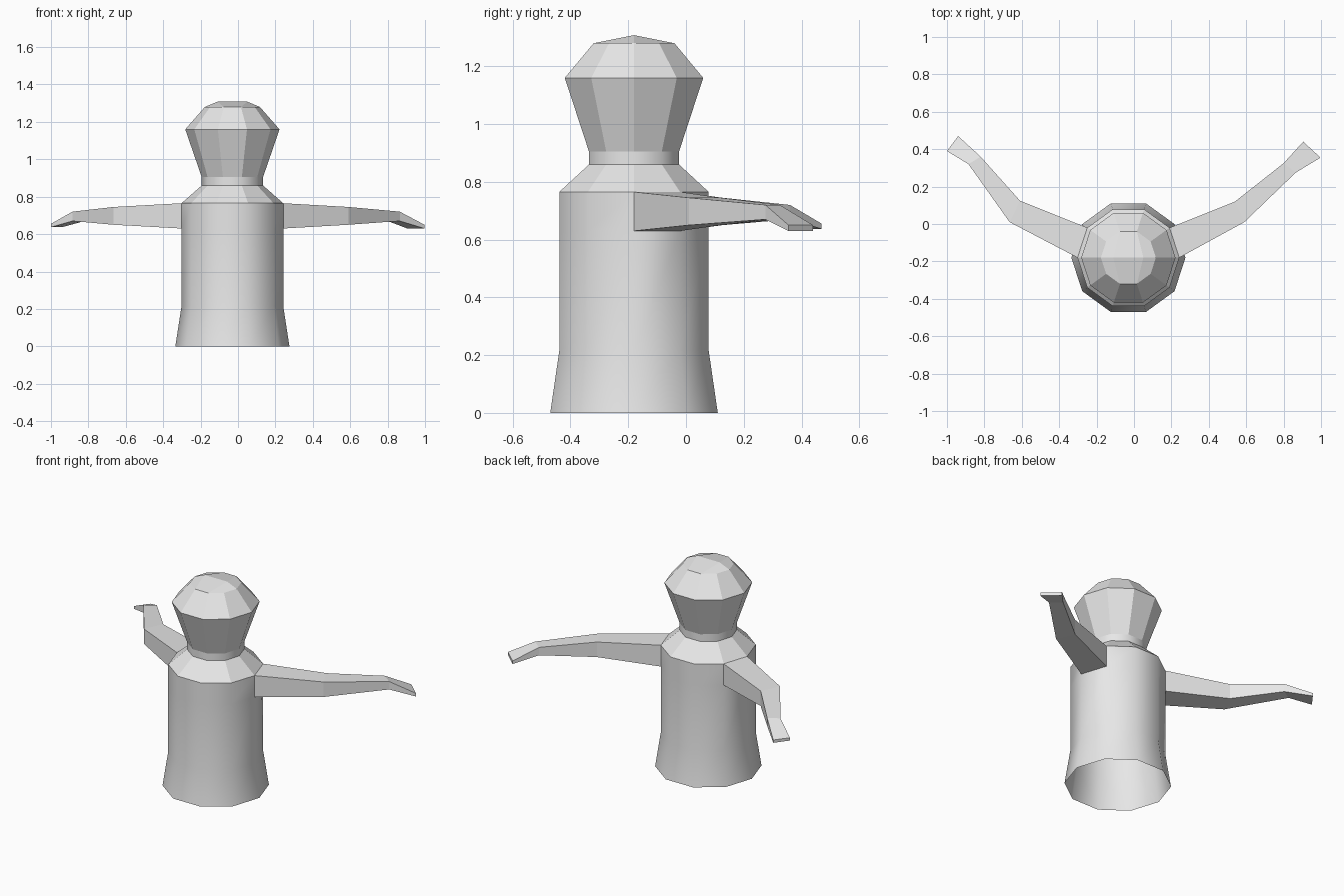
import bpy
import bmesh
from math import cos, sin, pi

cube = bpy.data.objects.get("Cube")
if cube:
    bpy.data.objects.remove(cube, do_unlink=True)

SIDES, CX, CY = 10, -0.03, -0.18

grey = bpy.data.materials.new("plain_grey")
grey.use_nodes = True
grey.diffuse_color = (0.8, 0.8, 0.8, 1)
grey.node_tree.nodes["Principled BSDF"].inputs["Base Color"].default_value = (0.8, 0.8, 0.8, 1)


def finish(bm, name):
    mesh = bpy.data.meshes.new(name)
    bm.to_mesh(mesh)
    bm.free()
    mesh.materials.append(grey)
    obj = bpy.data.objects.new(name, mesh)
    bpy.context.collection.objects.link(obj)
    return obj


def lathe(bm, profile, smooth=False, skip=()):
    """Stack decagon rings of (radius, z); skip holds (band, side) openings."""
    rings = [[bm.verts.new((CX + r * cos(2 * pi * i / SIDES),
                            CY + r * sin(2 * pi * i / SIDES), z))
              for i in range(SIDES)] for r, z in profile]
    for b, (low, high) in enumerate(zip(rings, rings[1:])):
        for i in range(SIDES):
            if (b, i) not in skip:
                j = (i + 1) % SIDES
                bm.faces.new((low[i], low[j], high[j], high[i])).smooth = smooth
    return rings[-1]


# Body tube, open at the base, with an opening for each arm
bm = bmesh.new()
lathe(bm, [(0.305, 0), (0.272, 0.215), (0.272, 0.63), (0.272, 0.765)],
      smooth=True, skip={(2, 0), (2, 4)})
finish(bm, "body")

# Sloping shoulders
bm = bmesh.new()
lathe(bm, [(0.272, 0.765), (0.164, 0.86)])
finish(bm, "shoulders")

# Neck
bm = bmesh.new()
lathe(bm, [(0.164, 0.86), (0.164, 0.905)], smooth=True)
finish(bm, "neck")

# Head with a low ridged crown
bm = bmesh.new()
t = lathe(bm, [(0.164, 0.905), (0.252, 1.16), (0.147, 1.28)])
a = bm.verts.new((CX + 0.08, CY, 1.308))
b = bm.verts.new((CX - 0.08, CY, 1.308))
for quad in ((t[0], t[1], t[2], a), (t[2], t[3], b, a), (t[3], t[4], t[5], b),
             (t[5], t[6], t[7], b), (t[7], t[8], a, b), (t[8], t[9], t[0], a)):
    bm.faces.new(quad)
finish(bm, "head")


def arm(name, stations):
    """Box-section arm; each station is inner xy, outer xy, low z, high z."""
    bm = bmesh.new()
    rings = [[bm.verts.new((*p, z)) for p, z in
              ((inner, lo), (outer, lo), (outer, hi), (inner, hi))]
             for inner, outer, lo, hi in stations]
    for r, s in zip(rings, rings[1:]):
        for i in range(4):
            j = (i + 1) % 4
            bm.faces.new((r[i], r[j], s[j], s[i]))
    bm.faces.new(rings[-1])
    bmesh.ops.recalc_face_normals(bm, faces=bm.faces[:])
    finish(bm, name)


# Arms reach outward and back: shoulder, elbow, wrist, fingertips
arm("left_arm", [((0.19, -0.02), (0.242, -0.18), 0.63, 0.765),
                 ((0.54, 0.12), (0.59, 0.01), 0.65, 0.745),
                 ((0.80, 0.325), (0.865, 0.275), 0.67, 0.72),
                 ((0.905, 0.44), (0.997, 0.355), 0.63, 0.65)])
arm("right_arm", [((-0.25, -0.02), (-0.302, -0.18), 0.63, 0.765),
                  ((-0.61, 0.125), (-0.665, 0.01), 0.65, 0.745),
                  ((-0.82, 0.36), (-0.885, 0.32), 0.67, 0.72),
                  ((-0.94, 0.47), (-1.0, 0.39), 0.637, 0.655)])
